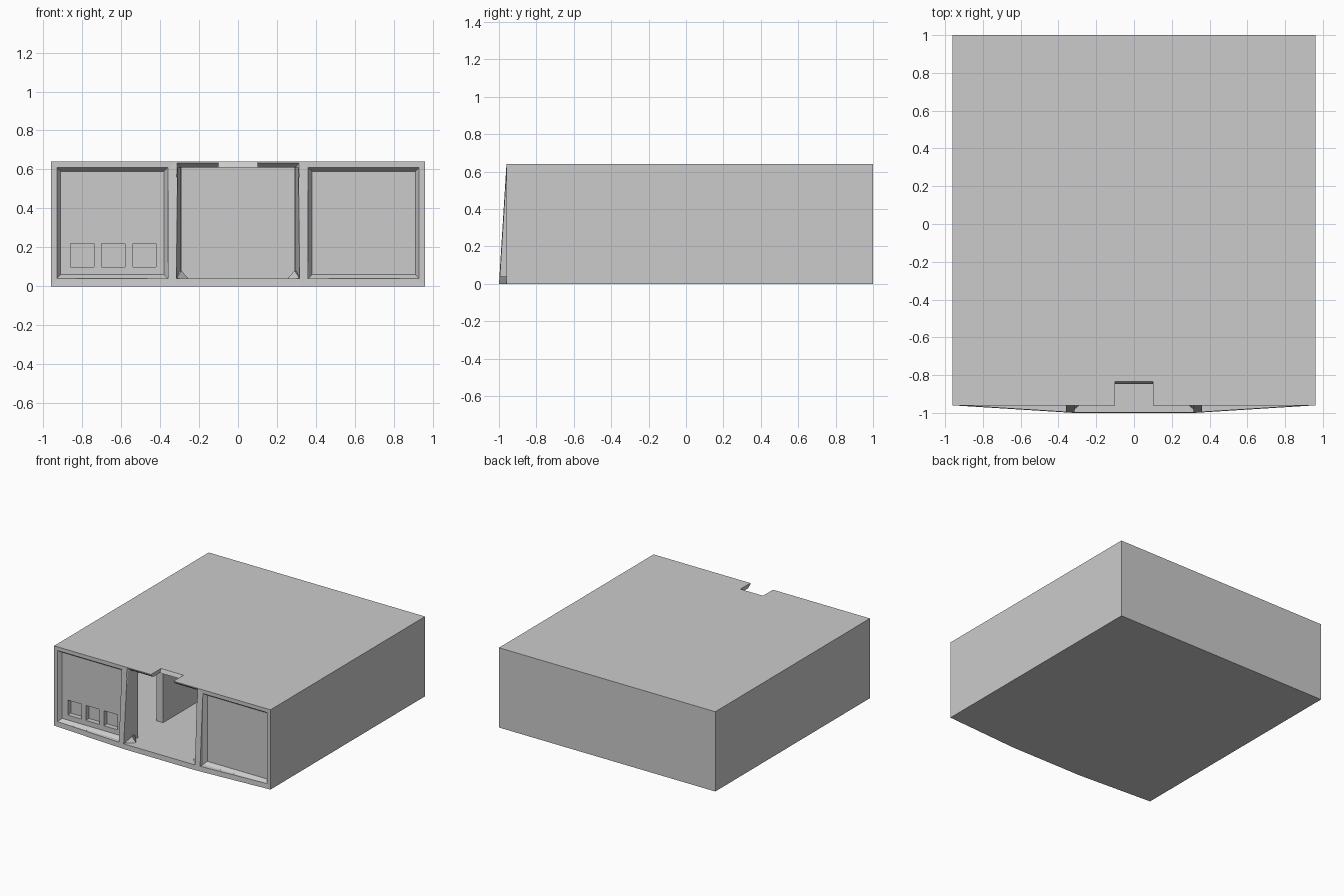
import bpy, bmesh

if "Cube" in bpy.data.objects:
    bpy.data.objects.remove(bpy.data.objects["Cube"])


def prism(name, loop_a, loop_b):
    """Solid bridging two matching loops of 3D points."""
    bm = bmesh.new()
    a = [bm.verts.new(p) for p in loop_a]
    b = [bm.verts.new(p) for p in loop_b]
    n = len(a)
    bm.faces.new(a)
    bm.faces.new(b[::-1])
    for i in range(n):
        j = (i + 1) % n
        bm.faces.new((a[i], b[i], b[j], a[j]))
    bmesh.ops.recalc_face_normals(bm, faces=bm.faces)
    me = bpy.data.meshes.new(name)
    bm.to_mesh(me)
    bm.free()
    ob = bpy.data.objects.new(name, me)
    bpy.context.collection.objects.link(ob)
    return ob


def rect(y, x0, x1, z0, z1):
    return [(x0, y, z0), (x1, y, z0), (x1, y, z1), (x0, y, z1)]


def box(name, x0, x1, y0, y1, z0, z1):
    return prism(name, rect(y0, x0, x1, z0, z1), rect(y1, x0, x1, z0, z1))


def cut(target, cutter):
    cutter.hide_render = True
    mod = target.modifiers.new("cut", 'BOOLEAN')
    mod.operation = 'DIFFERENCE'
    mod.solver = 'EXACT'
    mod.object = cutter
    bpy.context.view_layer.objects.active = target
    bpy.ops.object.modifier_apply(modifier=mod.name)
    bpy.data.objects.remove(cutter)


# Outer shell: front bulges forward towards the bottom centre
plan = [(-.96, 1), (-.96, -.96), (-.32, -1), (.32, -1), (.96, -.96), (.96, 1)]
shell = prism("shell",
              [(x, y, 0) for x, y in plan],
              [(x, max(y, -.96), .64) for x, y in plan])
bm = bmesh.new()
bm.from_mesh(shell.data)
bmesh.ops.triangulate(bm, faces=bm.faces)
bm.to_mesh(shell.data)
bm.free()

# Hollow interior
cut(shell, box("room_cutter", -.93, .93, -.85, .97, .04, .61))

# Central opening with splayed jambs and chamfered lintel
cut(shell, prism("opening_cutter",
                 rect(-.84, -.29, .29, .04, .61),
                 rect(-1.02, -.32, .32, .04, .61)))
cut(shell, prism("lintel_cutter",
                 rect(-.93, -.295, .295, .5, .609),
                 rect(-.965, -.315, .315, .5, .637)))

# Notch in the roof edge, back face leaning
cut(shell, prism("notch_cutter",
                 [(-.1, -1.1, .58), (.1, -1.1, .58), (.1, -.86, .58), (-.1, -.86, .58)],
                 [(-.1, -1.1, .66), (.1, -1.1, .66), (.1, -.825, .66), (-.1, -.825, .66)]))

# Framed recessed panels either side
for s in (-1, 1):
    lo, hi = sorted((s * .38, s * .91))
    cut(shell, prism("panel_cutter",
                     rect(-.93, lo, hi, .06, .59),
                     rect(-.96, lo - .02, hi + .02, .04, .61)))
    cut(shell, box("panel_front_cutter", lo - .02, hi + .02, -1.1, -.9599, .04, .61))

# Three square pockets in the left panel
for x in (-.80, -.64, -.48):
    cut(shell, box("pocket_cutter", x - .06, x + .06, -.95, -.89, .10, .22))

for s, side in ((-1, "left"), (1, "right")):
    # Inner partition walls, leaving a passage behind the front wall
    lo, hi = sorted((s * .35, s * .29))
    box("partition_" + side, lo, hi, -.535, .97, .04, .61)
    # Small corner gussets at the foot of the opening
    prism("gusset_" + side,
          [(s * .31, -.98, .035), (s * .25, -.93, .035), (s * .31, -.87, .035)],
          [(s * .31, -.98, .05), (s * .29, -.93, .08), (s * .31, -.87, .08)])
